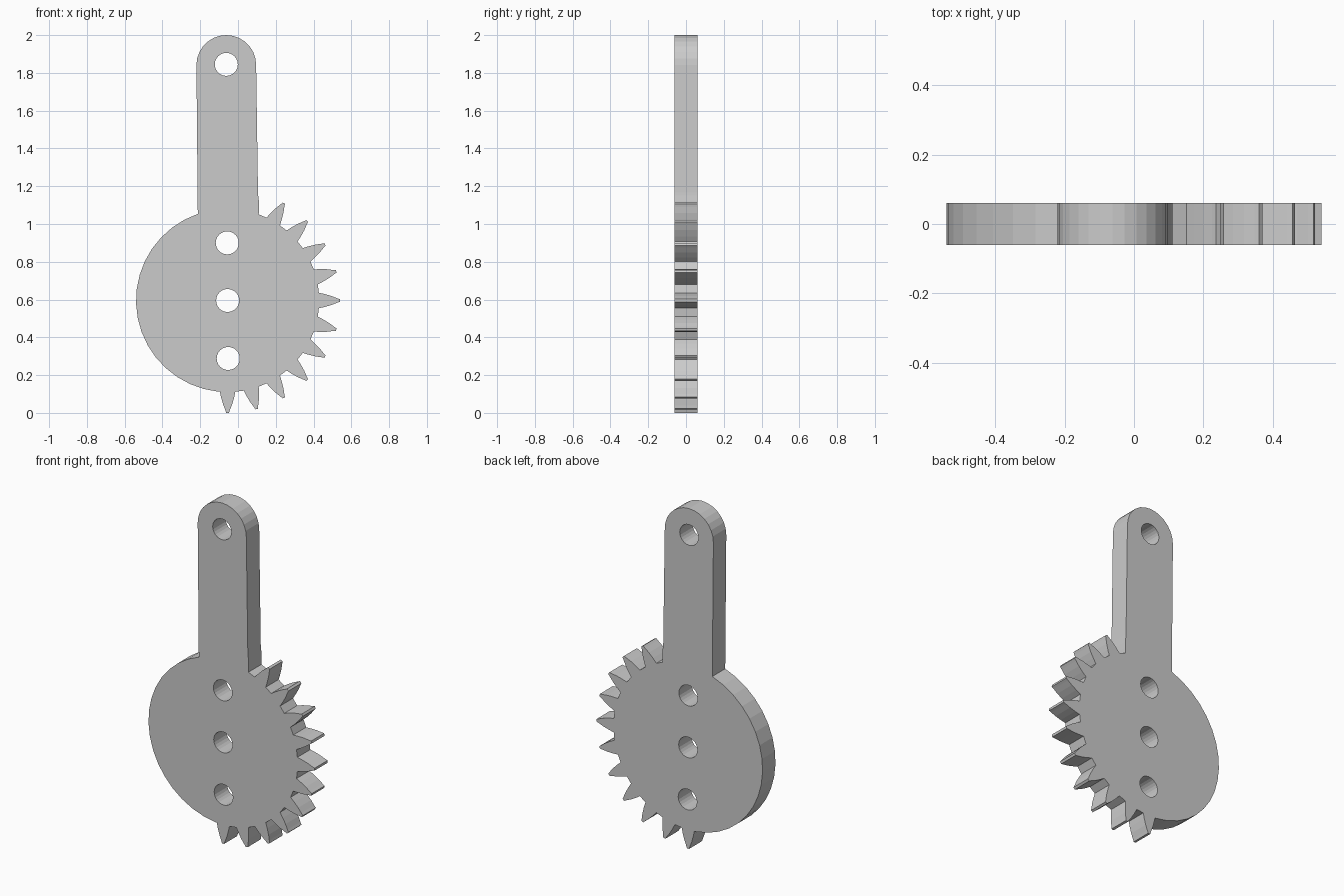
import bpy
from math import sin, cos, radians, pi

if "Cube" in bpy.data.objects:
    bpy.data.objects.remove(bpy.data.objects["Cube"])

HALF_DEPTH = 0.06
CX, CZ = -0.055, 0.595       # gear centre
ROOT_R = 0.485


def polar(cx, cz, r, deg):
    return (cx + r * cos(radians(deg)), cz + r * sin(radians(deg)))


def arc(cx, cz, r, a0, a1, n):
    return [polar(cx, cz, r, a0 + (a1 - a0) * i / n) for i in range(n + 1)]


# One tooth side: (radius, half width) from root to tip
SIDE = [(0.483, 0.041), (0.515, 0.034), (0.55, 0.024), (0.58, 0.012), (0.595, 0.007)]


def tooth(deg):
    a = radians(deg)
    local = [(r, -w) for r, w in SIDE] + [(r, w) for r, w in reversed(SIDE)]
    return [(CX + r * cos(a) - t * sin(a), CZ + r * sin(a) + t * cos(a)) for r, t in local]


# Outline: arm end, plain disc side, toothed side
outline = arc(-0.062, 1.842, 0.158, 0, 180, 14)
outline += arc(CX, CZ, ROOT_R, 109, 264, 17)
for k in range(-6, 5):
    outline += tooth(15 * k)
outline += tooth(75)[:5]     # last tooth merges into the arm

# Pin holes along the slightly leaning centre line
holes = [arc(x, z, 0.061, 0, 345, 23)
         for x, z in [(-0.062, 1.845), (-0.057, 0.9), (-0.055, 0.595), (-0.052, 0.288)]]

curve = bpy.data.curves.new("gear_lever_profile", 'CURVE')
curve.dimensions = '2D'
curve.fill_mode = 'BOTH'
curve.extrude = HALF_DEPTH
for loop in [outline] + holes:
    s = curve.splines.new('POLY')
    s.points.add(len(loop) - 1)
    for p, (x, z) in zip(s.points, loop):
        p.co = (x, z, 0, 1)
    s.use_cyclic_u = True

# Gear lever plate, stood upright
lever = bpy.data.objects.new("gear_lever", curve)
bpy.context.collection.objects.link(lever)
lever.rotation_euler = (pi / 2, 0, 0)
bpy.context.view_layer.objects.active = lever
lever.select_set(True)
bpy.ops.object.convert(target='MESH')
lever = bpy.context.object
weld = lever.modifiers.new("weld", 'WELD')
weld.merge_threshold = 0.0005
bpy.ops.object.shade_flat()
